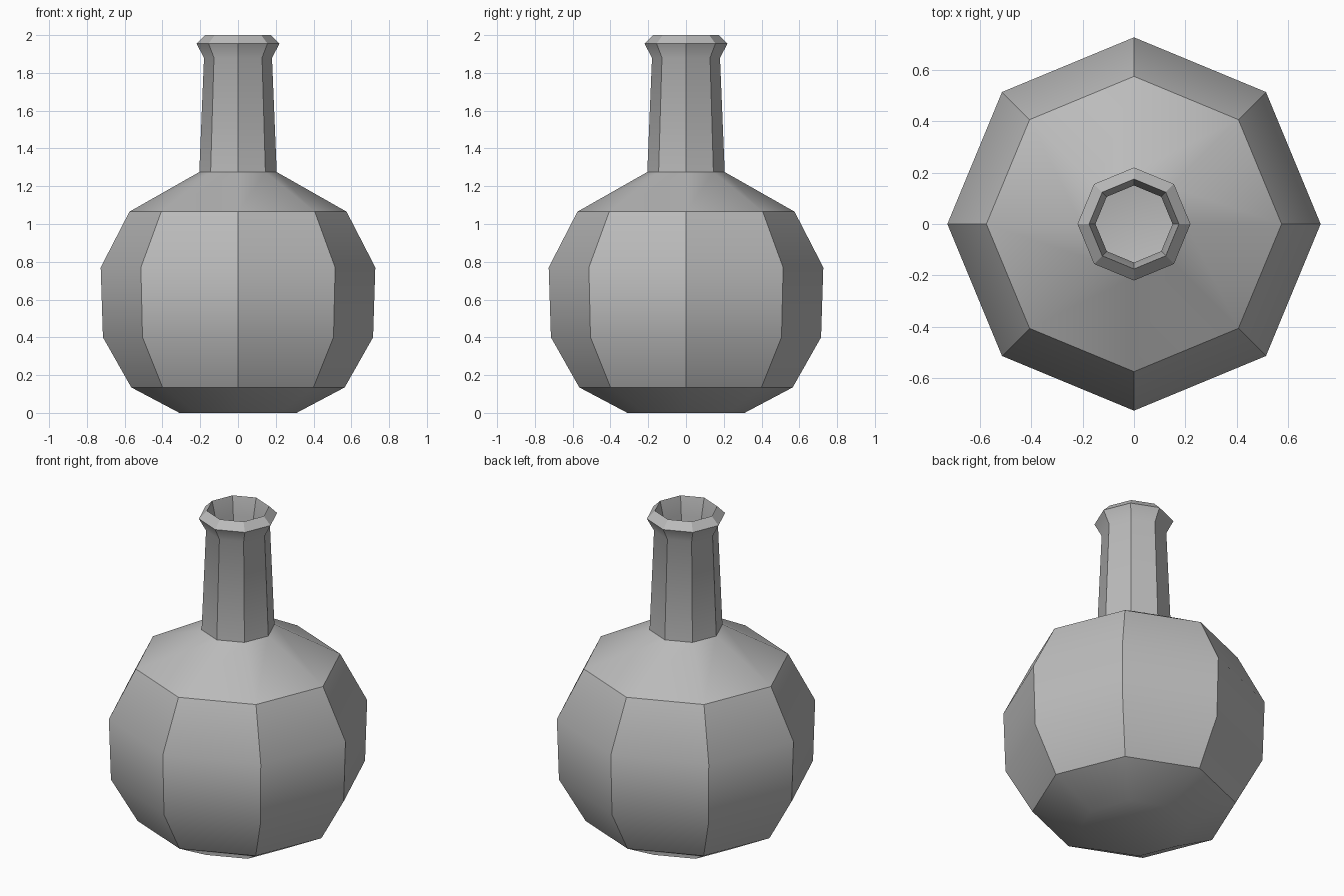
import bpy, bmesh, math

cube = bpy.data.objects.get("Cube")
if cube:
    bpy.data.objects.remove(cube, do_unlink=True)

SIDES = 8


def make_material(name, colour):
    mat = bpy.data.materials.new(name)
    mat.use_nodes = True
    mat.diffuse_color = colour
    mat.node_tree.nodes["Principled BSDF"].inputs["Base Color"].default_value = colour
    return mat


def lathe(name, profile, mat):
    """Revolve a (radius, height) profile into an eight-sided shell with closed ends."""
    bm = bmesh.new()
    rings = []
    for radius, z in profile:
        angles = [2 * math.pi * i / SIDES for i in range(SIDES)]
        rings.append([bm.verts.new((radius * math.cos(a), radius * math.sin(a), z))
                      for a in angles])
    for low, high in zip(rings, rings[1:]):
        for i in range(SIDES):
            j = (i + 1) % SIDES
            bm.faces.new((low[i], low[j], high[j], high[i]))
    bm.faces.new(rings[0][::-1])
    bm.faces.new(rings[-1])
    mesh = bpy.data.meshes.new(name)
    bm.to_mesh(mesh)
    bm.free()
    mesh.materials.append(mat)
    obj = bpy.data.objects.new(name, mesh)
    bpy.context.collection.objects.link(obj)
    bpy.ops.object.select_all(action="DESELECT")
    obj.select_set(True)
    bpy.context.view_layer.objects.active = obj
    bpy.ops.object.shade_smooth_by_angle(angle=math.radians(30))
    return obj


grey = make_material("plain grey", (0.5, 0.5, 0.5, 1))

# Round belly, tapered neck and flared lip on the outside
outside = [(0.31, 0), (0.565, 0.135), (0.715, 0.40), (0.727, 0.77), (0.575, 1.065),
           (0.205, 1.275), (0.18, 1.88), (0.22, 1.955), (0.175, 2.0)]
# Hollow neck and belly, running back down to the inner floor
inside = [(0.15, 1.89), (0.175, 1.26), (0.55, 1.045), (0.695, 0.765),
          (0.685, 0.41), (0.545, 0.16), (0.30, 0.03)]

lathe("bottle", outside + inside, grey)
